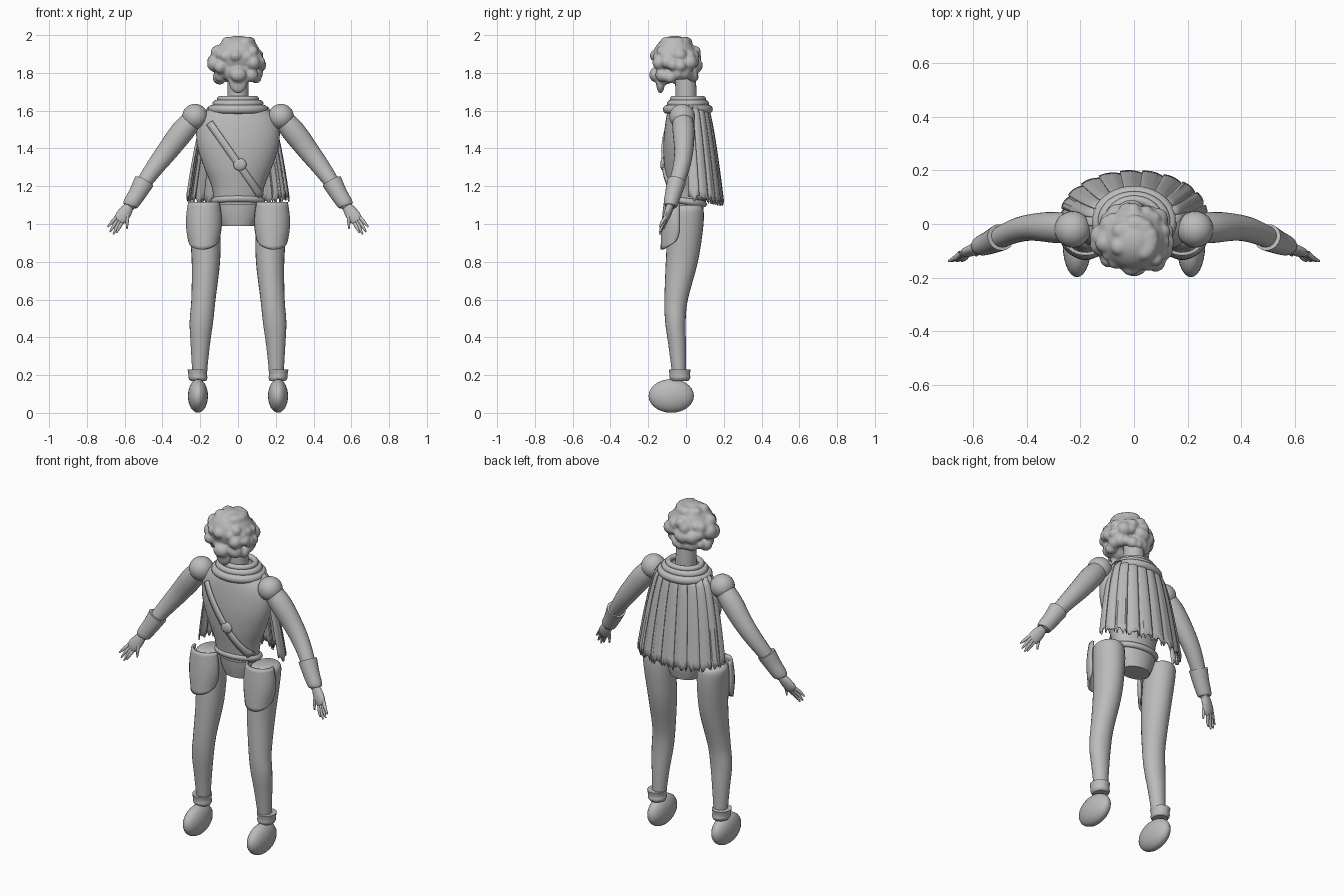
import bpy, bmesh, math, random
from mathutils import Vector, Matrix

if "Cube" in bpy.data.objects:
    bpy.data.objects.remove(bpy.data.objects["Cube"])

random.seed(4)
grey = bpy.data.materials.new("plain_grey")
grey.diffuse_color = (0.5, 0.5, 0.5, 1)
grey.use_nodes = True
grey.node_tree.nodes["Principled BSDF"].inputs["Base Color"].default_value = grey.diffuse_color


def finish(name, bm, angle=40):
    bmesh.ops.recalc_face_normals(bm, faces=bm.faces)
    me = bpy.data.meshes.new(name)
    bm.to_mesh(me)
    bm.free()
    me.materials.append(grey)
    ob = bpy.data.objects.new(name, me)
    bpy.context.collection.objects.link(ob)
    bpy.ops.object.select_all(action='DESELECT')
    bpy.context.view_layer.objects.active = ob
    ob.select_set(True)
    bpy.ops.object.shade_smooth_by_angle(angle=math.radians(angle))
    return ob


def spline(rows, steps):
    """Catmull-Rom through rows of numbers."""
    out = []
    for i in range(len(rows) - 1):
        p = [rows[max(i - 1, 0)], rows[i], rows[i + 1], rows[min(i + 2, len(rows) - 1)]]
        for k in range(steps):
            t = k / steps
            out.append([0.5 * (2 * b + (c - a) * t + (2 * a - 5 * b + 4 * c - d) * t * t
                               + (3 * b - a - 3 * c + d) * t ** 3) for a, b, c, d in zip(*p)])
    return out + [list(rows[-1])]


def tube(name, rows, sides=24, steps=4, upright=True):
    """Loft of ellipses; each row is x, y, z, radius across, radius deep."""
    rows = spline(rows, steps)
    bm = bmesh.new()
    rings = []
    for i, (x, y, z, ra, rb) in enumerate(rows):
        u, v = Vector((1, 0, 0)), Vector((0, 1, 0))
        if not upright:
            d = Vector(rows[min(i + 1, len(rows) - 1)][:3]) - Vector(rows[max(i - 1, 0)][:3])
            u = d.cross(v).normalized()
            v = u.cross(d).normalized()
        rings.append([bm.verts.new(Vector((x, y, z)) + u * ra * math.cos(a) + v * rb * math.sin(a))
                      for a in (2 * math.pi * k / sides for k in range(sides))])
    for r, q in zip(rings, rings[1:]):
        for k in range(sides):
            bm.faces.new((r[k], r[(k + 1) % sides], q[(k + 1) % sides], q[k]))
    bm.faces.new(rings[0])
    bm.faces.new(rings[-1])
    return finish(name, bm)


def add_ball(bm, c, r, seg=24, rot=Matrix()):
    m = Matrix.Translation(c) @ rot @ Matrix.Diagonal((*r, 1))
    bmesh.ops.create_uvsphere(bm, u_segments=seg, v_segments=seg // 2, radius=1, matrix=m)


def ball(name, c, r, seg=24, rot=Matrix()):
    bm = bmesh.new()
    add_ball(bm, c, r, seg, rot)
    return finish(name, bm)


def ring(name, c, rx, ry, thick, tilt=0.0):
    """Elliptical hoop with a round section."""
    bm = bmesh.new()
    n, m = 40, 12
    vs = []
    for i in range(n):
        a = 2 * math.pi * i / n
        for j in range(m):
            b = 2 * math.pi * j / m
            y = (ry + thick * math.cos(b)) * math.sin(a)
            vs.append(bm.verts.new((c[0] + (rx + thick * math.cos(b)) * math.cos(a), c[1] + y,
                                    c[2] + thick * math.sin(b) + tilt * y)))
    for i in range(n):
        for j in range(m):
            i2, j2 = (i + 1) % n, (j + 1) % m
            bm.faces.new((vs[i * m + j], vs[i2 * m + j], vs[i2 * m + j2], vs[i * m + j2]))
    return finish(name, bm)


def sheet(name, fn, nu, nv, thick):
    """Thin surface from fn(u, v), thickened."""
    bm = bmesh.new()
    g = [[bm.verts.new(fn(i / nu, j / nv)) for j in range(nv + 1)] for i in range(nu + 1)]
    for i in range(nu):
        for j in range(nv):
            bm.faces.new((g[i][j], g[i + 1][j], g[i + 1][j + 1], g[i][j + 1]))
    ob = finish(name, bm)
    s = ob.modifiers.new("thickness", 'SOLIDIFY')
    s.thickness, s.offset = thick, 0
    return ob


# Torso, pelvis, belt and neck
torso = [(0, 0, 1.10, .125, .085), (0, -.005, 1.20, .14, .095), (0, -.01, 1.30, .18, .105),
         (0, -.01, 1.42, .217, .11), (0, -.005, 1.53, .215, .105), (0, 0, 1.60, .165, .095),
         (0, .005, 1.64, .08, .075)]
tube("torso", torso, 36)
tube("pelvis", [(0, .012, .99, .085, .065), (0, .012, 1.05, .11, .078), (0, .01, 1.12, .128, .085)], 28)
ring("belt", (0, .005, 1.12), .125, .088, .018, -.15)
tube("neck", [(0, 0, 1.62, .058, .058), (0, 0, 1.70, .056, .056), (0, -.005, 1.80, .055, .055)])

# Rolled scarf
for i, (z, rx, ry, t) in enumerate([(1.607, .135, .108, .024), (1.637, .115, .092, .02), (1.662, .095, .08, .016)]):
    ring(f"scarf_roll_{i}", (0, .01, z), rx, ry, t)

# Head: lumpy skull and face plus curls fused together
bm = bmesh.new()
add_ball(bm, (0, -.06, 1.885), (.122, .115, .112), 32)
add_ball(bm, (0, -.105, 1.81), (.085, .06, .07), 24)
add_ball(bm, (0, -.135, 1.755), (.05, .024, .065), 20)
add_ball(bm, (0, -.165, 1.79), (.045, .03, .038), 16)
for i in range(17):
    a = 2 * math.pi * i / 17
    for z, rx, ry, r in [(1.90, .108, .105, .036), (1.845, .122, .11, .042), (1.79, .098, .095, .036)]:
        front = math.sin(a) < -.75
        if front and z < 1.85:
            continue
        q = a + random.uniform(-.15, .15)
        rr = r * random.uniform(.7, 1.08)
        add_ball(bm, (rx * math.cos(q), -.058 + ry * math.sin(q), z + random.uniform(-.015, .015)),
                 (rr, rr, rr), 16)
for i in range(12):
    a = random.uniform(0, 6.28)
    add_ball(bm, (.06 * math.cos(a), -.06 + .06 * math.sin(a), 1.962), (.035, .035, .03), 12)
head = finish("curly_head", bm, 180)
fuse = head.modifiers.new("fuse", 'REMESH')
fuse.mode, fuse.voxel_size, fuse.use_smooth_shade = 'VOXEL', .008, True
soft = head.modifiers.new("soften", 'SMOOTH')
soft.factor, soft.iterations = .5, 4

# Pleated cape with ragged hem
panels = 11
for p in range(panels):
    a0 = math.radians(-8 + 196 * p / panels)
    a1 = math.radians(-8 + 196 * (p + 1.12) / panels)
    rag = [random.uniform(-.02, .02) for _ in range(9)]

    def cape(u, v, a0=a0, a1=a1, rag=rag):
        a = a0 + (a1 - a0) * u
        e = v ** .6
        lift = .012 * u + .006 * math.sin(math.pi * u)
        rx, ry = .15 + .115 * e + lift - .008, .095 + .06 * e + lift - .008
        hem = 1.135 - .02 * math.sin(a) + rag[round(u * 8)]
        return (rx * math.cos(a), .012 + .025 * v + ry * math.sin(a), 1.62 + (hem - 1.62) * v)
    sheet(f"cape_panel_{p}", cape, 8, 12, .008)


# Cross strap laid over the chest, with a round buckle
rows = spline(torso, 6)


def chest_y(x, z):
    r = min(rows, key=lambda q: abs(q[2] - z))
    return r[1] - r[4] * math.sqrt(max(0.05, 1 - (x / r[3]) ** 2))


def strap(u, v):
    x = -.15 + .27 * v + .015 * (2 * u - 1)
    z = 1.535 - .385 * v + .011 * (2 * u - 1)
    return (x, chest_y(x, z) - .006, z)


sheet("chest_strap", strap, 2, 24, .012)
ball("strap_buckle", (.01, -.122, 1.315), (.035, .014, .033), 20)

for s, side in ((1, "left"), (-1, "right")):
    # Legs, ankle cuffs and feet
    tube(side + "_leg", [(s * .185, .005, 1.10, .06, .07), (s * .182, .003, 1.075, .082, .09),
                         (s * .175, -.003, .98, .083, .094), (s * .17, -.022, .80, .075, .085),
                         (s * .183, -.052, .60, .064, .062), (s * .194, -.056, .48, .062, .054),
                         (s * .20, -.046, .35, .05, .046), (s * .204, -.035, .18, .036, .035)])
    tube(side + "_ankle_cuff", [(s * .21, -.032, .17, .042, .046), (s * .212, -.032, .185, .05, .055),
                                (s * .214, -.033, .205, .049, .054), (s * .214, -.033, .23, .053, .058)])
    ball(side + "_foot", (s * .212, -.078, .09), (.053, .12, .089), 28)

    # Curved thigh guard, square on top and rounded below
    def guard(u, v, s=s):
        w = math.sqrt(max(0, 1 - max(0, (v - .6) / .4) ** 2)) * .38 + .62
        a = math.radians(-90 + s * 8 + 180 * (u - .5) * w)
        rx = .078 + .012 * math.sin(math.pi * min(1, v * 1.1))
        return (s * .18 + rx * math.cos(a), -.045 + .083 * math.sin(a) * (1 - .2 * (1 - v) ** 2),
                1.115 - .25 * v + .025 * (2 * abs(u - .5)) ** 2 * v)
    sheet(side + "_thigh_guard", guard, 14, 12, .012)

    # Arms
    ball(side + "_shoulder", (s * .228, -.02, 1.568), (.068, .068, .068), 28)
    tube(side + "_arm", [(s * .225, -.02, 1.57, .05, .05), (s * .29, -.013, 1.495, .062, .058),
                         (s * .375, -.012, 1.385, .056, .05), (s * .44, -.025, 1.30, .048, .045),
                         (s * .51, -.055, 1.20, .038, .038), (s * .575, -.085, 1.09, .026, .026)],
         upright=False)
    tube(side + "_wrist_cuff", [(s * .497, -.05, 1.225, .054, .05), (s * .53, -.066, 1.165, .047, .044),
                                (s * .565, -.08, 1.11, .042, .038), (s * .572, -.083, 1.095, .036, .03)],
         upright=False)

    # Hand with four fingers and a thumb
    tube(side + "_palm", [(s * .572, -.083, 1.10, .022, .02), (s * .592, -.092, 1.07, .033, .02),
                          (s * .617, -.105, 1.035, .036, .017), (s * .632, -.113, 1.015, .027, .01)],
         16, upright=False)
    for i, (bx, bz, tx, tz) in enumerate([(.645, 1.035, .69, .985), (.638, 1.025, .678, .958),
                                          (.628, 1.015, .66, .945), (.615, 1.01, .642, .955),
                                          (.585, 1.055, .588, .975)]):
        by, ty = (-.108, -.138) if i < 4 else (-.1, -.115)
        mx, my, mz = (bx + tx) / 2, (by + ty) / 2 - .004, (bz + tz) / 2
        tube(f"{side}_finger_{i}", [(s * bx, by, bz, .010, .010), (s * mx, my, mz, .009, .009),
                                    (s * tx, ty, tz, .004, .004)], 10, upright=False)
